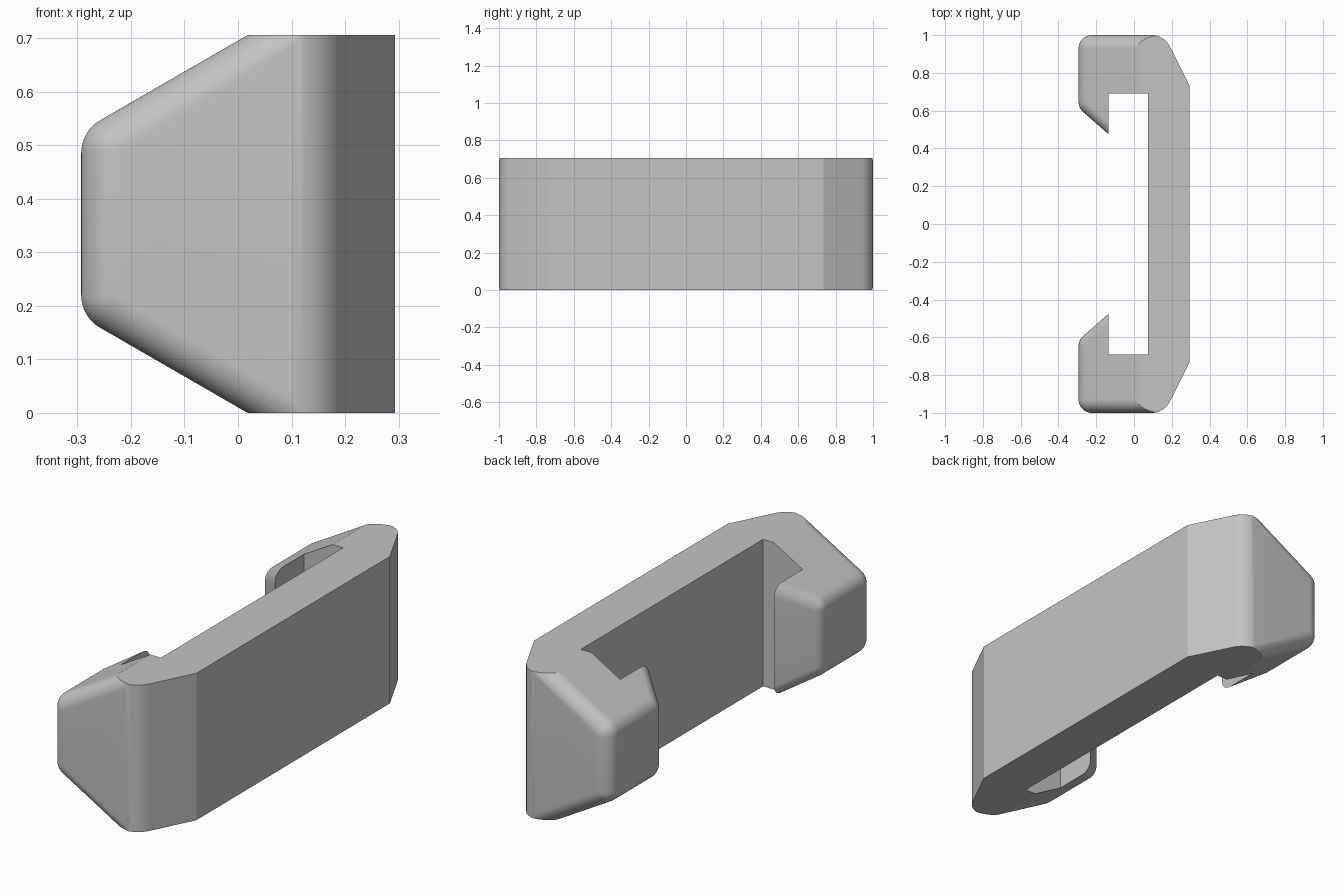
import bpy, bmesh, math
from mathutils import Vector

old = bpy.data.objects.get("Cube")
if old:
    bpy.data.objects.remove(old, do_unlink=True)

HEIGHT = 0.706
BACK, FRONT = 0.293, -0.293      # outer x limits of the clip
WALL = 0.075                     # inner face of the spine
LIP = -0.135                     # inner face of the hook lip
POCKET = 0.692                   # y of the pocket end wall
FILLET = 0.07

grey = bpy.data.materials.new("mid grey")
grey.use_nodes = True
colour = (0.55, 0.55, 0.55, 1)
grey.diffuse_color = colour
grey.node_tree.nodes["Principled BSDF"].inputs["Base Color"].default_value = colour


def make_object(name, bm):
    bmesh.ops.recalc_face_normals(bm, faces=bm.faces)
    mesh = bpy.data.meshes.new(name)
    bm.to_mesh(mesh)
    bm.free()
    mesh.materials.append(grey)
    obj = bpy.data.objects.new(name, mesh)
    bpy.context.collection.objects.link(obj)
    return obj


def prism(name, outline):
    bm = bmesh.new()
    face = bm.faces.new([bm.verts.new((x, y, 0)) for x, y in outline])
    new = bmesh.ops.extrude_face_region(bm, geom=[face])["geom"]
    bmesh.ops.translate(bm, vec=(0, 0, HEIGHT),
                        verts=[v for v in new if isinstance(v, bmesh.types.BMVert)])
    return make_object(name, bm)


def rounded_solid(name, planes, radius):
    """Convex solid bounded by planes, with every edge filleted."""
    core = bmesh.new()
    bmesh.ops.create_cube(core, size=6)
    for point, normal in planes:
        n = Vector(normal).normalized()
        cut = bmesh.ops.bisect_plane(core, geom=core.verts[:] + core.edges[:] + core.faces[:],
                                     plane_co=Vector(point) - n * radius, plane_no=n,
                                     clear_outer=True)
        rim = [e for e in cut["geom_cut"] if isinstance(e, bmesh.types.BMEdge)]
        bmesh.ops.contextual_create(core, geom=rim)
    ball = bmesh.new()
    bmesh.ops.create_uvsphere(ball, u_segments=96, v_segments=24, radius=radius)
    bm = bmesh.new()
    for corner in core.verts:
        for v in ball.verts:
            bm.verts.new(corner.co + v.co)
    core.free()
    ball.free()
    bmesh.ops.convex_hull(bm, input=bm.verts[:])
    bmesh.ops.delete(bm, geom=[v for v in bm.verts if not v.link_faces], context='VERTS')
    bmesh.ops.dissolve_limit(bm, angle_limit=math.radians(0.4),
                             verts=bm.verts[:], edges=bm.edges[:])
    return make_object(name, bm)


def combine(obj, other, operation):
    mod = obj.modifiers.new(operation.title(), 'BOOLEAN')
    mod.operation = operation
    mod.solver = 'EXACT'
    mod.object = other
    apply(obj, mod)
    bpy.data.objects.remove(other, do_unlink=True)


def apply(obj, mod):
    bpy.context.view_layer.objects.active = obj
    bpy.ops.object.modifier_apply(modifier=mod.name)


# Hook section, with the rounded outer shoulder
shoulder = [(0.093 + 0.108 * math.cos(a), 0.892 + 0.108 * math.sin(a))
            for a in (math.radians(90 - 63.4 * i / 10) for i in range(11))]
hook = prism("hooks", [(FRONT - 0.1, 1.0)] + shoulder +
             [(BACK, 0.735), (BACK, 0.6), (WALL, 0.6), (WALL, POCKET),
              (LIP, POCKET), (LIP, 0.4), (FRONT - 0.1, 0.4)])

# Filleted wedge that shapes the outside of the hook
mid = HEIGHT / 2
lead = math.radians(48.75)
wedge = rounded_solid("hook_wedge", [
    ((0, 1, mid), (0, 1, 0)),
    ((FRONT, 0, mid), (-1, 0, 0)),
    ((FRONT, 0.614, mid), (-math.cos(lead), -math.sin(lead), 0)),
    ((0.018, 0, HEIGHT), (-0.5, 0, math.sqrt(0.75))),
    ((0.018, 0, 0), (-0.5, 0, -math.sqrt(0.75))),
    ((0.6, 0, mid), (1, 0, 0)),
], FILLET)
combine(hook, wedge, 'INTERSECT')

# Opposite hook
mirror = hook.modifiers.new("Mirror", 'MIRROR')
mirror.use_axis = (False, True, False)
apply(hook, mirror)

# Spine joining the two hooks
clip = prism("clip_body", [(WALL, -0.65), (BACK, -0.65), (BACK, 0.65), (WALL, 0.65)])
combine(clip, hook, 'UNION')

bpy.ops.object.select_all(action='DESELECT')
clip.select_set(True)
bpy.context.view_layer.objects.active = clip
bpy.ops.object.shade_smooth_by_angle(angle=math.radians(20))
